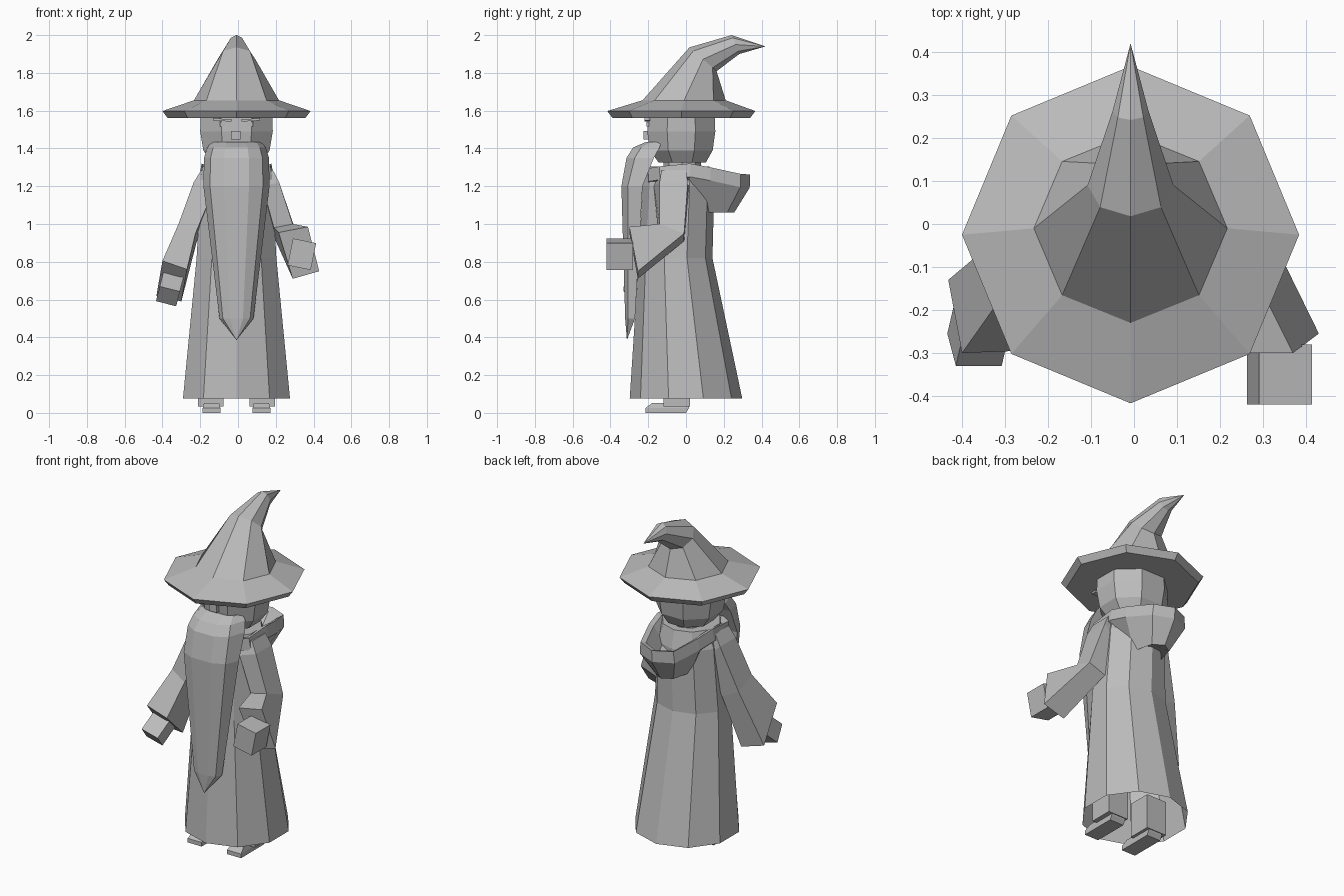
import bpy, bmesh
from math import sin, cos, pi
from mathutils import Vector, Matrix, Euler

cube = bpy.data.objects.get("Cube")
if cube:
    bpy.data.objects.remove(cube, do_unlink=True)

grey = bpy.data.materials.new("plain_grey")
grey.use_nodes = True
grey.diffuse_color = (0.5, 0.5, 0.5, 1)
grey.node_tree.nodes["Principled BSDF"].inputs["Base Color"].default_value = (0.5, 0.5, 0.5, 1)

CX = -0.008  # centre line of the figure


def finish(name, bm, solid=True):
    if solid:
        bmesh.ops.recalc_face_normals(bm, faces=bm.faces)
    mesh = bpy.data.meshes.new(name)
    bm.to_mesh(mesh)
    bm.free()
    mesh.materials.append(grey)
    obj = bpy.data.objects.new(name, mesh)
    bpy.context.scene.collection.objects.link(obj)
    return obj


def loft(name, rings, start=True, end=True, tip=None):
    """Skin a list of equal rings, closing the ends or running to a tip."""
    bm = bmesh.new()
    rows = [[bm.verts.new(p) for p in ring] for ring in rings]
    n = len(rows[0])
    for a, b in zip(rows, rows[1:]):
        for i in range(n):
            j = (i + 1) % n
            bm.faces.new((a[i], a[j], b[j], b[i]))
    if start:
        bm.faces.new(rows[0][::-1])
    if tip:
        t = bm.verts.new(tip)
        for i in range(n):
            bm.faces.new((rows[-1][i], rows[-1][(i + 1) % n], t))
    elif end:
        bm.faces.new(rows[-1])
    return finish(name, bm)


def ring(n, z, rx, cy, ry=None, tilt=0, turn=0):
    """Ring starting at the front; tilt lowers its back and lifts its front."""
    ry = rx if ry is None else ry
    pts = []
    for i in range(n):
        a = 2 * pi * (i + turn) / n
        pts.append((CX + rx * sin(a), cy - ry * cos(a), z + tilt * cos(a)))
    return pts


def box(name, center, size, rot=(0, 0, 0)):
    bm = bmesh.new()
    m = Matrix.Translation(center) @ Euler(rot).to_matrix().to_4x4() @ Matrix.Diagonal((*size, 1))
    bmesh.ops.create_cube(bm, size=1, matrix=m)
    return finish(name, bm)


# Hat: flat rim, sloping brim, bent crown
loft("hat", [
    ring(8, 1.562, 0.365, -0.025),
    ring(8, 1.598, 0.392, -0.025),
    ring(8, 1.655, 0.225, -0.01, 0.22),
    ring(8, 1.872, 0.1, 0.09, 0.072, 0.063),
    ring(8, 1.95, 0.042, 0.262, 0.02, 0.05),
], tip=(CX, 0.42, 1.94))

# Head, neck and face
loft("head", [
    ring(8, 1.325, 0.14, -0.02, 0.135, turn=0.5),
    ring(8, 1.39, 0.19, -0.025, 0.18, turn=0.5),
    ring(8, 1.49, 0.208, -0.025, 0.195, turn=0.5),
    ring(8, 1.6, 0.205, -0.025, 0.19, turn=0.5),
])
loft("neck", [ring(8, 1.24, 0.1, -0.02), ring(8, 1.36, 0.1, -0.02)])
box("nose", (CX - 0.003, -0.205, 1.47), (0.05, 0.04, 0.045))
for side, label in ((1, "left"), (-1, "right")):
    box(label + "_eye", (CX + side * 0.072, -0.203, 1.527), (0.03, 0.012, 0.024))
    box(label + "_eyebrow", (CX + side * 0.075, -0.205, 1.551), (0.1, 0.03, 0.012), (0, -side * 0.06, 0))


# Long beard with a faceted front
def beard_ring(z, w, front, back):
    mid = front + (back - front) * 0.3
    half = [(1, back), (0.8, mid), (0.38, front)]
    pts = half + [(-x, y) for x, y in reversed(half)]
    return [(CX + x * w, y, z) for x, y in pts]


loft("beard", [
    beard_ring(1.435, 0.13, -0.21, -0.13),
    beard_ring(1.405, 0.155, -0.28, -0.14),
    beard_ring(1.35, 0.172, -0.315, -0.17),
    beard_ring(1.2, 0.175, -0.342, -0.23),
    beard_ring(0.5, 0.09, -0.322, -0.27),
], tip=(CX, -0.313, 0.385))

# Robe, open at the hem
loft("robe", [
    ring(10, 0.075, 0.298, 0.0),
    ring(10, 0.82, 0.222, -0.055, 0.195),
    ring(10, 1.2, 0.2, -0.04, 0.19),
    ring(10, 1.305, 0.165, -0.04, 0.165),
], start=False)

# Collar running back into a hanging open hood
half_rim = [(0.1, -0.2, 1.295), (0.18, -0.14, 1.305), (0.185, 0.02, 1.32),
            (0.165, 0.13, 1.3), (0.11, 0.29, 1.265)]
rim = [(0, -0.21, 1.29)] + half_rim + [(0, 0.34, 1.262)] + [(-x, y, z) for x, y, z in reversed(half_rim)]


def hood_ring(scale, y_scale, drop, pivot=0.05):
    return [(CX + x * scale, pivot + (y - pivot) * y_scale, z - drop) for x, y, z in rim]


hood_low = [(CX + x * 0.5, 0.17 if y < 0.1 else 0.12 + y * 0.45, 1.06) for x, y, z in rim]
hood_low = [(CX + x * 0.55, y * 0.75, 1.2 - 0.14 * max(0, min(1, (y + 0.02) / 0.15))) for x, y, z in rim]
loft("hood", [
    hood_ring(0.55, 0.6, 0.1),
    hood_ring(0.85, 0.88, 0.01),
    hood_ring(1, 1, 0),
    hood_ring(1.06, 0.99, 0.07),
    hood_low,
])

# Wide sleeves: corners run inner front, outer front, outer back, inner back
loft("left_sleeve", [
    [(0.13, -0.13, 1.29), (0.185, -0.13, 1.285), (0.185, 0.0, 1.285), (0.13, 0.0, 1.29)],
    [(0.13, -0.17, 1.2), (0.218, -0.14, 1.22), (0.218, 0.01, 1.22), (0.13, 0.02, 1.15)],
    [(0.19, -0.15, 0.98), (0.29, -0.14, 1.0), (0.31, -0.01, 0.95), (0.2, -0.01, 0.91)],
    [(0.215, -0.3, 0.955), (0.37, -0.3, 0.985), (0.43, -0.255, 0.75), (0.29, -0.255, 0.71)],
])
loft("right_sleeve", [
    [(-0.13, -0.13, 1.29), (-0.195, -0.13, 1.285), (-0.195, 0.0, 1.285), (-0.13, 0.0, 1.29)],
    [(-0.13, -0.17, 1.18), (-0.235, -0.14, 1.22), (-0.235, 0.01, 1.22), (-0.14, 0.02, 1.13)],
    [(-0.225, -0.19, 0.95), (-0.315, -0.18, 1.0), (-0.325, -0.04, 0.95), (-0.22, -0.03, 0.9)],
    [(-0.27, -0.295, 0.76), (-0.4, -0.3, 0.805), (-0.432, -0.13, 0.62), (-0.3, -0.1, 0.59)],
])

# Hands
box("left_hand", (0.338, -0.35, 0.84), (0.125, 0.14, 0.145), (0, 0.2, 0))
box("right_hand", (-0.36, -0.245, 0.66), (0.11, 0.13, 0.11), (0.75, 0.25, 0))

# Feet and trouser legs, one per side
for side, label in ((1, "left"), (-1, "right")):
    x = CX + side * 0.132
    loft(label + "_shoe", [
        [(x + sx * 0.047, y, z) for sx, y in ((-1, -0.215), (1, -0.215), (1, back), (-1, back))]
        for z, back in ((0.0, 0.0), (0.025, 0.015))
    ] + [[(x + sx * 0.04, y, 0.052) for sx, y in ((-1, -0.18), (1, -0.18), (1, 0.015), (-1, 0.015))]])
    box(label + "_leg", (x + side * 0.005, -0.05, 0.14), (0.135, 0.14, 0.21))
